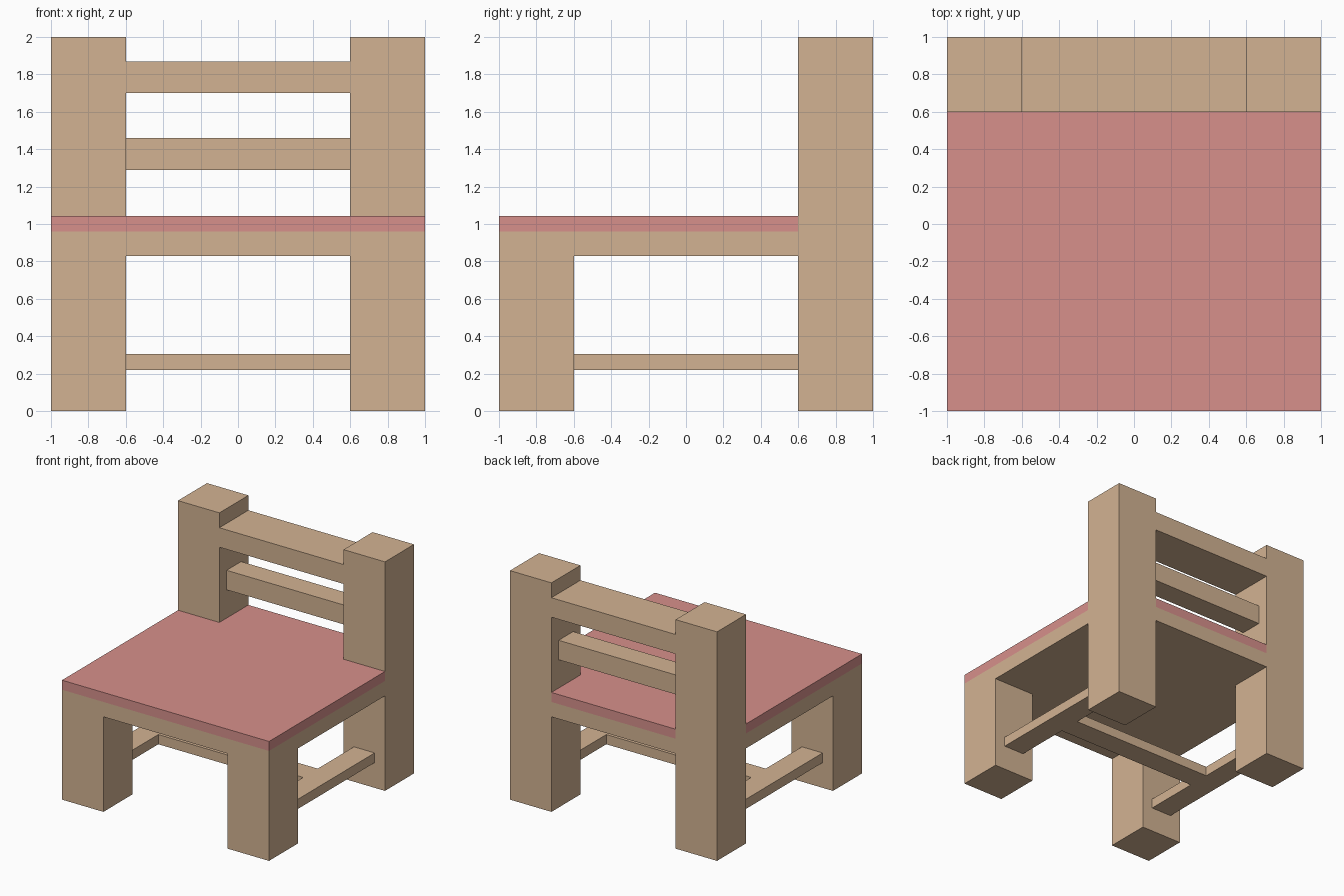
import bpy, bmesh

if "Cube" in bpy.data.objects:
    bpy.data.objects.remove(bpy.data.objects["Cube"])


def material(name, color):
    m = bpy.data.materials.new(name)
    m.diffuse_color = (*color, 1)
    m.use_nodes = True
    m.node_tree.nodes["Principled BSDF"].inputs["Base Color"].default_value = m.diffuse_color
    return m


WOOD = material("wood", (0.65, 0.45, 0.29))
PINK = material("pink_seat", (0.68, 0.28, 0.26))


def prism(name, outline, z0, z1, mat):
    """Extrude a flat xy outline from z0 up to z1."""
    bm = bmesh.new()
    face = bm.faces.new([bm.verts.new((x, y, z0)) for x, y in outline])
    up = bmesh.ops.extrude_face_region(bm, geom=[face], use_keep_orig=True)["geom"]
    bmesh.ops.translate(bm, vec=(0, 0, z1 - z0),
                        verts=[v for v in up if isinstance(v, bmesh.types.BMVert)])
    bmesh.ops.recalc_face_normals(bm, faces=bm.faces)
    mesh = bpy.data.meshes.new(name)
    bm.to_mesh(mesh)
    bm.free()
    mesh.materials.append(mat)
    ob = bpy.data.objects.new(name, mesh)
    bpy.context.collection.objects.link(ob)
    return ob


def box(name, x, y, z, mat=WOOD):
    return prism(name, [(x[0], y[0]), (x[1], y[0]), (x[1], y[1]), (x[0], y[1])], *z, mat)


# Left and right legs, back posts and side stretchers
for side, s in (("left", -1), ("right", 1)):
    outer = sorted((0.6 * s, 1.0 * s))
    box(f"front_leg_{side}", outer, (-1, -0.6), (0, 0.83))
    box(f"back_post_{side}", outer, (0.6, 1), (0, 2))
    box(f"side_stretcher_{side}", sorted((0.7 * s, 0.9 * s)), (-0.6, 0.6), (0.22, 0.305))

# Cross stretcher joining the side stretchers
box("cross_stretcher", (-0.7, 0.7), (-0.1, 0.1), (0.22, 0.305))

# Seat, notched around the back posts
seat = [(-1, -1), (1, -1), (1, 0.6), (0.6, 0.6),
        (0.6, 1), (-0.6, 1), (-0.6, 0.6), (-1, 0.6)]
prism("seat_base", seat, 0.83, 0.96, WOOD)
prism("seat_top", seat, 0.96, 1.043, PINK)

# Back rails
box("middle_back_rail", (-0.6, 0.6), (0.7, 0.9), (1.29, 1.46))
box("top_back_rail", (-0.6, 0.6), (0.6, 1), (1.70, 1.87))
